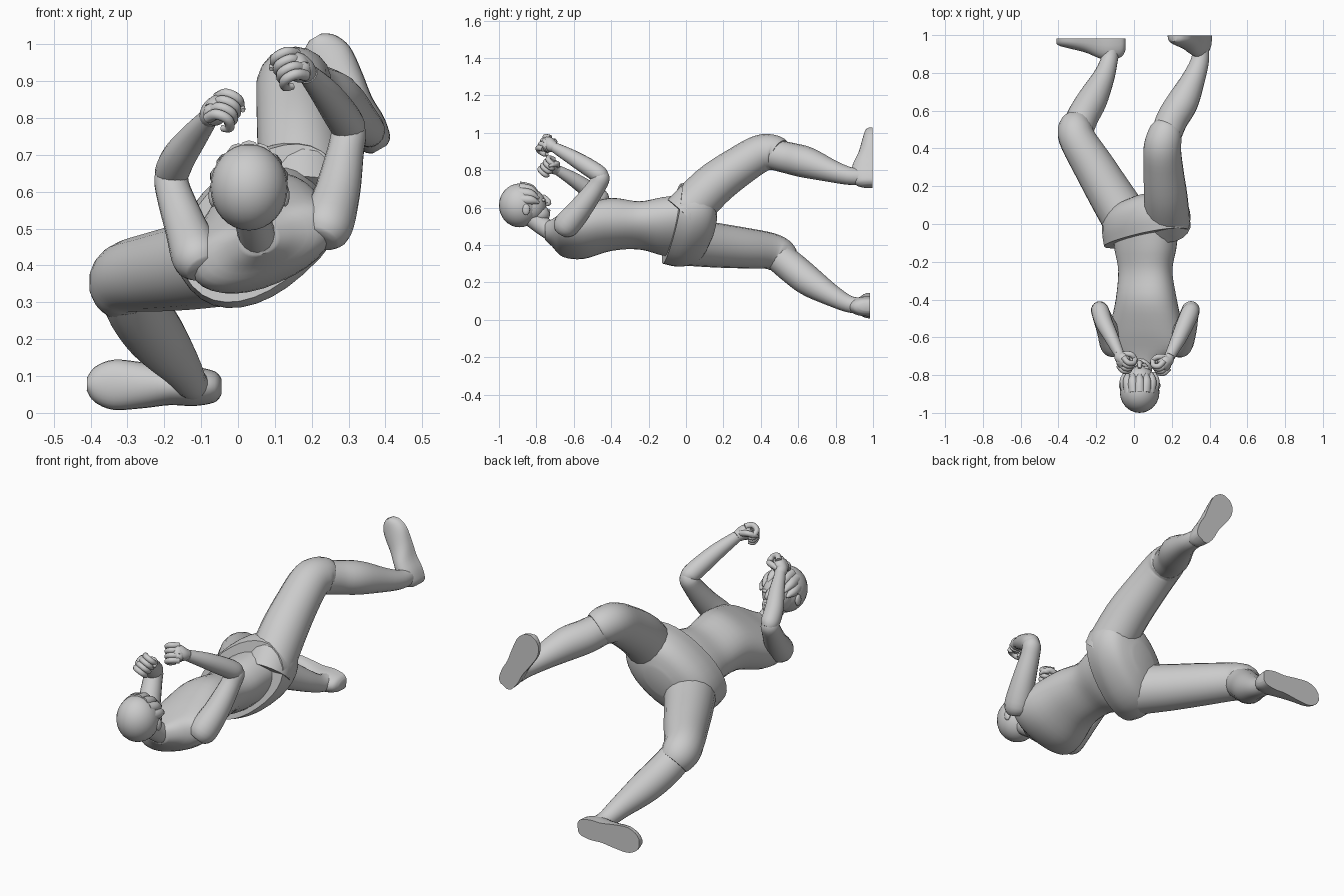
import bpy, math
from mathutils import Vector as V

if "Cube" in bpy.data.objects:
    bpy.data.objects.remove(bpy.data.objects["Cube"])


def finish(ob, angle=50):
    bpy.ops.object.select_all(action='DESELECT')
    ob.select_set(True)
    bpy.context.view_layer.objects.active = ob
    bpy.ops.object.shade_smooth_by_angle(angle=math.radians(angle))
    return ob


def skin(name, rings, angle=50):
    n = len(rings[0])
    verts = [tuple(p) for r in rings for p in r]
    faces = [(i * n + j, i * n + (j + 1) % n, (i + 1) * n + (j + 1) % n, (i + 1) * n + j)
             for i in range(len(rings) - 1) for j in range(n)]
    faces += [tuple(reversed(range(n))), tuple(range(len(verts) - n, len(verts)))]
    me = bpy.data.meshes.new(name)
    me.from_pydata(verts, [], faces)
    ob = bpy.data.objects.new(name, me)
    bpy.context.collection.objects.link(ob)
    bpy.context.view_layer.objects.active = ob
    ob.select_set(True)
    bpy.ops.object.mode_set(mode='EDIT')
    bpy.ops.mesh.select_all(action='SELECT')
    bpy.ops.mesh.normals_make_consistent(inside=False)
    bpy.ops.object.mode_set(mode='OBJECT')
    return finish(ob, angle)


def resample(rows, k=4):
    # smooth curve through every row of numbers
    out = []
    for i in range(len(rows) - 1):
        p0, p1, p2, p3 = (rows[max(0, i - 1)], rows[i], rows[i + 1], rows[min(len(rows) - 1, i + 2)])
        for s in range(k):
            t = s / k
            out.append([b + .5 * t * (c - a + t * (2 * a - 5 * b + 4 * c - d + t * (3 * (b - c) + d - a)))
                        for a, b, c, d in zip(p0, p1, p2, p3)])
    return out + [list(rows[-1])]


def tube(name, rows, ref=(1, 0, 0), sides=18, k=4):
    # rows: x, y, z, radius
    pts = resample(rows, k)
    rings = []
    for i, p in enumerate(pts):
        t = (V(pts[min(i + 1, len(pts) - 1)][:3]) - V(pts[max(i - 1, 0)][:3])).normalized()
        u = t.cross(V(ref)).normalized()
        v = t.cross(u)
        rings.append([V(p[:3]) + p[3] * (u * math.cos(a) + v * math.sin(a))
                      for a in (2 * math.pi * j / sides for j in range(sides))])
    return skin(name, rings)


def body(name, rows, shear=(0, 0), sides=32):
    # rows: y, centre x, centre z, half width, half depth, roll in degrees
    rings = []
    for y, cx, cz, a, b, roll in resample(rows):
        c, s = math.cos(math.radians(roll)), math.sin(math.radians(roll))
        ring = []
        for j in range(sides):
            t = 2 * math.pi * j / sides
            p = a * math.copysign(abs(math.cos(t)) ** .9, math.cos(t))
            q = b * math.copysign(abs(math.sin(t)) ** .9, math.sin(t))
            dx, dz = p * c - q * s, p * s + q * c
            ring.append((cx + dx, y + shear[0] * dx + shear[1] * dz, cz + dz))
        rings.append(ring)
    return skin(name, rings)


def blob(name, loc, size, rot=None):
    bpy.ops.mesh.primitive_uv_sphere_add(segments=24, ring_count=16, radius=1, location=loc)
    ob = bpy.context.object
    ob.name = name
    ob.scale = size
    if rot:
        ob.rotation_euler = rot
    return finish(ob, 60)


def foot(name, heel, toe):
    heel, toe = V(heel), V(toe)
    f = toe - heel
    up = V((0, -1, 0))
    side = f.normalized().cross(up)
    rows = [(0, .022, .06), (.05, .042, .095), (.2, .053, .115), (.38, .052, .105), (.58, .062, .075),
            (.8, .068, .055), (.94, .048, .042), (1, .018, .03)]
    rings = []
    for t, w, h in resample(rows):
        rings.append([heel + f * t + side * (w * math.cos(a)) + up * (h * math.sin(a) ** .75 if 0 < j < 14 else 0)
                      for j, a in ((j, math.pi * j / 14) for j in range(15))])
    return skin(name, rings, 45)


def hand(name, wrist, d, n):
    d, n, wrist = V(d).normalized(), V(n), V(wrist)
    n = (n - d * n.dot(d)).normalized()
    s = d.cross(n)
    if s.z < 0:
        s = -s

    def at(a, b, c, r):
        return (*(wrist + d * a + n * b + s * c), r)
    # palm
    tube(name + "_palm", [at(-.01, 0, 0, .026), at(.02, 0, 0, .034), at(.045, .005, .012, .034),
                          at(.045, .005, -.012, .034), at(.065, .01, 0, .02)], ref=n)
    for i in range(4):
        c = (i - 1.5) * .025
        tube(f"{name}_finger_{i + 1}",
             [at(.045, -.008, c, .015), at(.08, .005, c, .015), at(.085, .038, c, .014),
              at(.055, .055, c, .013), at(.035, .04, c, .009)], ref=s, sides=10)
    # thumb
    tube(name + "_thumb", [at(.015, .005, .02, .016), at(.035, .035, .045, .015),
                           at(.06, .058, .035, .012), at(.075, .066, .02, .006)], ref=d, sides=10)


# torso, rolled further toward the hips
body("torso", [(-.755, .055, .475, .05, .045, 20), (-.715, .06, .465, .11, .065, 20),
               (-.66, .065, .455, .20, .095, 21), (-.55, .065, .47, .20, .125, 24),
               (-.40, .065, .51, .166, .128, 28), (-.25, .06, .505, .152, .11, 34),
               (-.13, .06, .50, .18, .125, 40), (-.02, .06, .50, .20, .13, 42)])
body("shorts_seat", [(-.075, .065, .515, .255, .16, 42), (0, .065, .51, .262, .175, 42),
                     (.07, .06, .505, .245, .165, 42), (.12, .06, .50, .19, .13, 42),
                     (.15, .06, .50, .08, .06, 42)], shear=(.13, .17))

# legs
tube("left_thigh", [(.18, -.01, .56, .12), (.168, .14, .715, .116), (.155, .29, .825, .106),
                    (.15, .40, .89, .1), (.165, .47, .895, .093), (.18, .50, .885, .082)])
tube("left_calf", [(.16, .44, .89, .08), (.20, .55, .865, .084), (.26, .65, .84, .083),
                   (.32, .78, .795, .06), (.35, .87, .77, .048), (.352, .94, .765, .045)])
tube("right_thigh", [(-.02, -.01, .42, .13), (-.12, .15, .40, .12), (-.21, .30, .385, .11),
                     (-.295, .44, .37, .098), (-.31, .50, .345, .094), (-.30, .535, .315, .08)])
tube("right_calf", [(-.30, .48, .35, .08), (-.275, .56, .285, .084), (-.22, .66, .205, .08),
                    (-.16, .78, .13, .058), (-.13, .87, .085, .045), (-.115, .94, .075, .043)])
foot("left_shoe", (.385, .997, .715), (.21, .997, 1.02))
foot("right_shoe", (-.045, .983, .07), (-.41, .983, .078))

# arms
tube("left_upper_arm", [(.225, -.665, .47, .045), (.24, -.64, .505, .07), (.27, -.56, .60, .062),
                        (.292, -.48, .71, .05), (.302, -.452, .765, .046), (.30, -.445, .80, .02)])
tube("left_forearm", [(.302, -.435, .755, .03), (.30, -.46, .775, .046), (.275, -.52, .815, .047),
                      (.235, -.61, .87, .04), (.19, -.70, .92, .028)])
hand("left_hand", (.185, -.705, .925), (-.4, -.75, .3), (-1, .1, -.5))
tube("right_upper_arm", [(-.095, -.665, .39, .045), (-.11, -.64, .42, .068), (-.14, -.56, .50, .058),
                         (-.175, -.475, .60, .048), (-.182, -.45, .645, .044), (-.18, -.44, .675, .02)])
tube("right_forearm", [(-.182, -.43, .63, .03), (-.18, -.455, .65, .046), (-.16, -.52, .695, .046),
                       (-.12, -.60, .75, .038), (-.08, -.685, .80, .027)])
hand("right_hand", (-.077, -.69, .803), (.3, -.7, .4), (1, .1, -.55))

# head, chin tucked so the face looks toward the feet
tube("neck", [(.035, -.83, .55, .05), (.045, -.77, .505, .05), (.055, -.71, .47, .054),
              (.06, -.65, .455, .07)])
blob("hair", (.03, -.89, .612), (.105, .11, .117))
blob("face", (.03, -.83, .61), (.082, .082, .09))
blob("jaw", (.03, -.787, .565), (.055, .06, .05))
tube("nose", [(.03, -.765, .665, .008), (.03, -.745, .645, .013), (.03, -.735, .625, .015),
              (.03, -.75, .612, .006)], sides=10)
for side in (-1, 1):
    blob("ear", (.03 + side * .098, -.855, .59), (.012, .02, .03))
    blob("eye", (.03 + side * .035, -.762, .64), (.016, .01, .009))
blob("lips", (.03, -.737, .585), (.022, .012, .009))
# fringe locks around the forehead
for i in range(7):
    a = math.radians(-75 + i * 25)
    sx, cz = math.sin(a), math.cos(a)
    tube(f"hair_lock_{i + 1}", [(.03 + .07 * sx, -.89, .62 + .09 * cz, .03),
                                (.03 + .085 * sx, -.83, .62 + .08 * cz, .025),
                                (.03 + .08 * sx, -.785, .61 + .06 * cz, .005)], sides=10)
